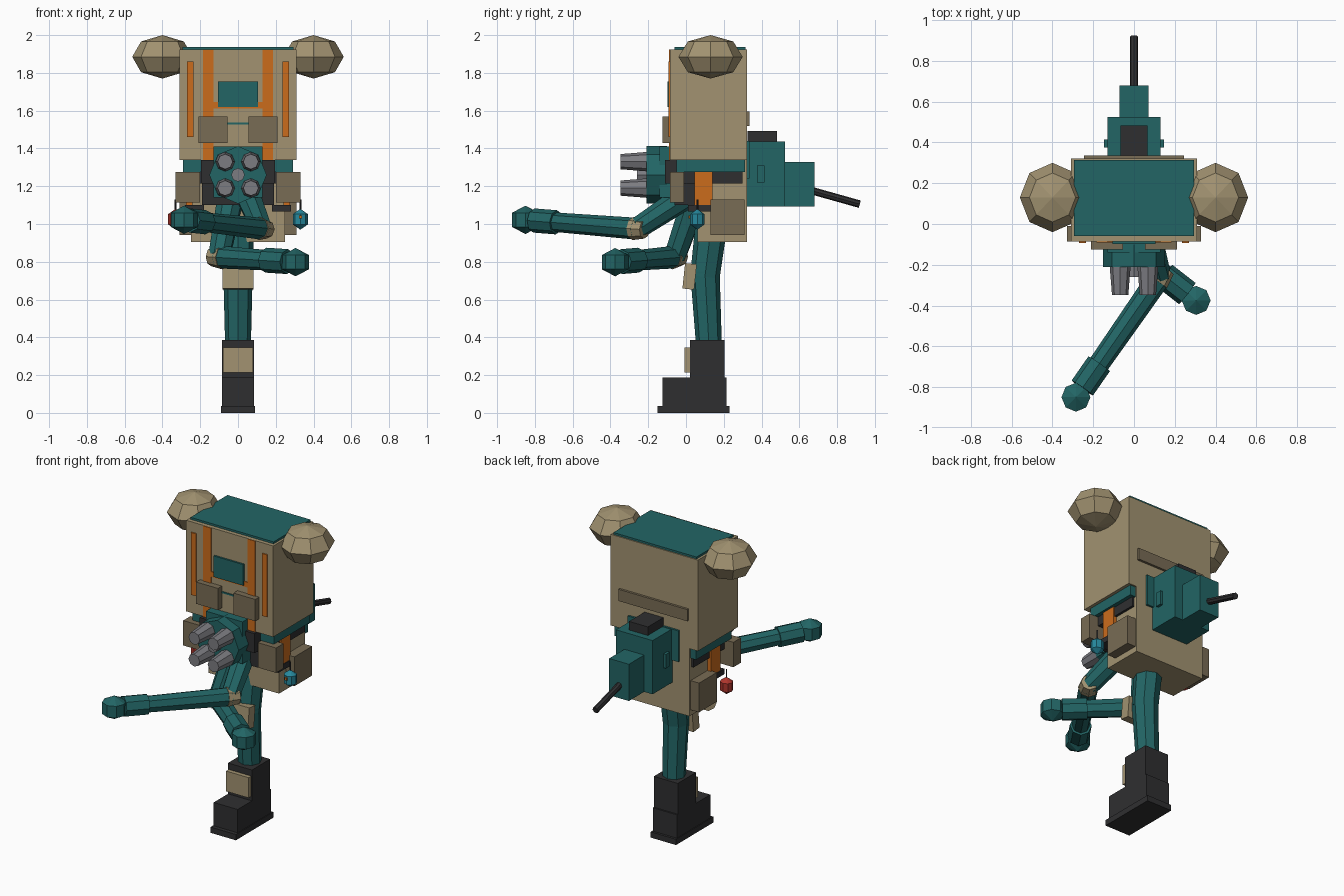
import bpy, math
from mathutils import Vector

cube = bpy.data.objects.get("Cube")
if cube:
    bpy.data.objects.remove(cube)


def material(name, rgb):
    m = bpy.data.materials.new(name)
    m.use_nodes = True
    m.diffuse_color = (*rgb, 1)
    m.node_tree.nodes["Principled BSDF"].inputs["Base Color"].default_value = (*rgb, 1)
    return m


TAN = material("tan", (0.36, 0.29, 0.165))
BROWN = material("dark tan", (0.19, 0.15, 0.09))
TEAL = material("teal", (0.016, 0.13, 0.13))
ORANGE = material("orange", (0.6, 0.15, 0.012))
BLACK = material("charcoal", (0.028, 0.028, 0.03))
GREY = material("steel grey", (0.2, 0.2, 0.22))
CYAN = material("cyan", (0.02, 0.25, 0.34))
RED = material("red", (0.42, 0.035, 0.025))


def finish(name, mat):
    ob = bpy.context.object
    ob.name = name
    ob.data.materials.append(mat)
    return ob


def box(name, mat, x, y, z):
    """Box from three (low, high) ranges."""
    bpy.ops.mesh.primitive_cube_add(size=1, location=[sum(r) / 2 for r in (x, y, z)])
    bpy.context.object.scale = [r[1] - r[0] for r in (x, y, z)]
    return finish(name, mat)


def mid(name, mat, half, y, z):
    return box(name, mat, (-half, half), y, z)


def pair(name, mat, x, y, z):
    box("left_" + name, mat, x, y, z)
    box("right_" + name, mat, (-x[1], -x[0]), y, z)


def tube(name, mat, a, b, r1, r2=None, sides=8):
    """Tapered prism from point a to point b."""
    a, b = Vector(a), Vector(b)
    bpy.ops.mesh.primitive_cone_add(vertices=sides, radius1=r1, radius2=r2 or r1,
                                    depth=(b - a).length, location=(a + b) / 2)
    ob = bpy.context.object
    ob.rotation_mode = 'QUATERNION'
    ob.rotation_quaternion = (b - a).to_track_quat('Z', 'Y')
    return finish(name, mat)


def ball(name, mat, centre, radii, rings):
    bpy.ops.mesh.primitive_uv_sphere_add(segments=8, ring_count=rings, radius=1, location=centre)
    bpy.context.object.scale = radii
    return finish(name, mat)


# Head box, lid and ears
mid("head_box", TAN, 0.31, (-0.085, 0.322), (1.34, 1.925))
mid("head_lid", TEAL, 0.295, (-0.06, 0.315), (1.92, 1.938))
mid("rear_ledge", BROWN, 0.245, (0.32, 0.337), (1.52, 1.595))
for side, s in (("left", 1), ("right", -1)):
    ball(side + "_ear", TAN, (s * 0.4, 0.13, 1.885), (0.16, 0.17, 0.115), 4)

# Head front details
pair("wide_stripe", ORANGE, (0.13, 0.185), (-0.09, -0.08), (1.34, 1.924))
pair("narrow_stripe", ORANGE, (0.235, 0.27), (-0.093, -0.08), (1.46, 1.86))
mid("cross_stripe", ORANGE, 0.13, (-0.09, -0.08), (1.612, 1.645))
mid("screen", TEAL, 0.105, (-0.097, -0.08), (1.62, 1.755))
mid("slot", TEAL, 0.06, (-0.09, -0.08), (1.527, 1.537))
pair("chest_pouch", BROWN, (0.055, 0.21), (-0.125, -0.08), (1.43, 1.57))

# Torso, belt and pouches
mid("waist_band", TEAL, 0.29, (-0.05, 0.312), (1.275, 1.342))
mid("belt", BLACK, 0.265, (-0.04, 0.3), (1.215, 1.28))
mid("lower_body", TAN, 0.25, (0.06, 0.322), (0.905, 1.225))
mid("rear_panel", TAN, 0.25, (0.28, 0.322), (1.2, 1.36))
mid("front_frame", BLACK, 0.195, (-0.11, -0.05), (1.215, 1.34))
mid("torso_core", BLACK, 0.19, (-0.06, 0.07), (1.1, 1.3))
pair("front_pouch", BROWN, (0.2, 0.33), (-0.085, -0.01), (1.115, 1.275))
pair("hip_pouch", BROWN, (0.24, 0.31), (0.13, 0.31), (0.942, 1.13))
pair("holster", ORANGE, (0.24, 0.275), (0.045, 0.14), (1.1, 1.275))
pair("holster_base", BLACK, (0.18, 0.28), (0.01, 0.13), (1.065, 1.1))

# Hanging charms
for side, s, mat in (("left", 1, CYAN), ("right", -1, RED)):
    x = s * 0.33
    tube(side + "_charm_cord", BLACK, (x, 0.06, 1.05), (x, 0.06, 1.13), 0.005, sides=4)
    ball(side + "_charm", mat, (x, 0.06, 1.025), (0.046, 0.043, 0.055), 3)
box("charm_button", ORANGE, (0.322, 0.338), (0.012, 0.02), (1.03, 1.046))

# Front turret with four barrels
tube("turret", TEAL, (0, -0.21, 1.26), (0, -0.1, 1.26), 0.152)
mid("turret_mount", TEAL, 0.13, (-0.14, -0.05), (1.14, 1.41))
for i, (x, z) in enumerate(((-0.068, 1.19), (0.068, 1.19), (-0.068, 1.33), (0.068, 1.33))):
    tube("barrel_%d" % (i + 1), GREY, (x, -0.2, z), (x, -0.348, z), 0.052, 0.04)
tube("barrel_hub", GREY, (0, -0.2, 1.26), (0, -0.26, 1.26), 0.036)

# Rear gun
mid("gun_plate", TEAL, 0.18, (0.31, 0.335), (1.24, 1.44))
mid("gun_body", TEAL, 0.13, (0.31, 0.525), (1.092, 1.437))
mid("gun_nose", TEAL, 0.07, (0.52, 0.68), (1.092, 1.328))
mid("gun_top", BLACK, 0.067, (0.325, 0.483), (1.43, 1.492))
pair("gun_knob", TEAL, (0.125, 0.147), (0.375, 0.415), (1.22, 1.31))
tube("gun_barrel", BLACK, (0, 0.66, 1.178), (0, 0.92, 1.105), 0.02)

# Standing leg
tube("shin", TEAL, (0, 0.122, 0.35), (0, 0.1, 0.75), 0.068, 0.078)
tube("thigh", TEAL, (0, 0.1, 0.72), (0, 0.135, 1.0), 0.078, 0.085)
pad = mid("knee_pad", TAN, 0.083, (-0.012, 0.05), (0.655, 0.79))
pad.rotation_euler.x = math.radians(-6)
mid("boot_shaft", BLACK, 0.085, (0.02, 0.205), (0.17, 0.385))
mid("boot_foot", BLACK, 0.085, (-0.125, 0.215), (0.03, 0.187))
mid("boot_sole", BLACK, 0.09, (-0.15, 0.23), (0, 0.037))
mid("shin_pad", TAN, 0.08, (-0.007, 0.03), (0.215, 0.345))


# Arms: upper part, elbow pad, forearm, cuff and fist
def arm(side, shoulder, elbow, hand, r):
    s, e, h = map(Vector, (shoulder, elbow, hand))
    d = (h - e).normalized()
    tube(side + "_upper_arm", TEAL, s, e, r + 0.012, r)
    tube(side + "_elbow_pad", TAN, e - d * 0.05, e + d * 0.025, r * 0.85, r + 0.004)
    tube(side + "_forearm", TEAL, e, h - d * 0.07, r, r - 0.008)
    tube(side + "_cuff", TEAL, h - d * 0.2, h - d * 0.055, r + 0.006)
    ball(side + "_fist", TEAL, h, (0.082, 0.082, 0.075), 3)


arm("left", (0.05, 0.02, 1.16), (0.125, -0.26, 0.975), (-0.285, -0.85, 1.022), 0.058)
arm("right", (-0.04, 0.05, 1.14), (-0.1, -0.06, 0.825), (0.305, -0.375, 0.798), 0.06)
